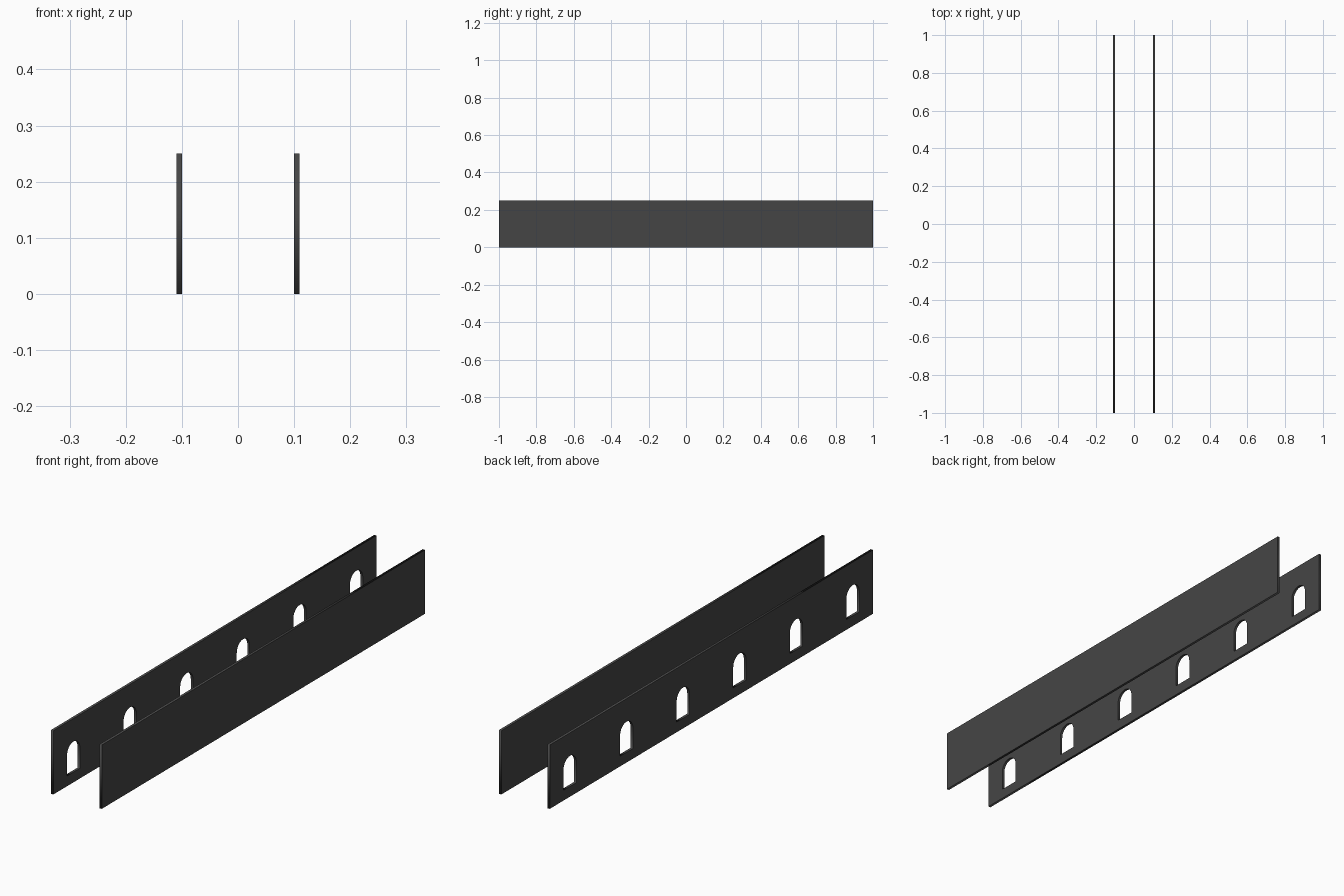
import bpy
from math import pi, cos, sin

if "Cube" in bpy.data.objects:
    bpy.data.objects.remove(bpy.data.objects["Cube"])

LENGTH, HEIGHT, THICK, OUTER_X = 2.0, 0.25, 0.01, 0.11
WINDOWS, SPACING = 6, 0.35
HALF_W, SILL, SPRING, ARC_STEPS = 0.04, 0.04, 0.12, 16

dark = bpy.data.materials.new("dark_grey")
dark.diffuse_color = (0.06, 0.06, 0.06, 1)
dark.use_nodes = True
dark.node_tree.nodes["Principled BSDF"].inputs["Base Color"].default_value = dark.diffuse_color


def arch(yc):
    """Outline of one round-topped window centred on yc."""
    pts = [(yc - HALF_W, SILL), (yc + HALF_W, SILL)]
    for i in range(ARC_STEPS + 1):
        a = pi * i / ARC_STEPS
        pts.append((yc + HALF_W * cos(a), SPRING + HALF_W * sin(a)))
    return pts


def plate(name, x, holes):
    """Upright plate in the YZ plane, with outlines in holes cut out."""
    curve = bpy.data.curves.new(name, 'CURVE')
    curve.dimensions = '2D'
    curve.fill_mode = 'BOTH'
    curve.extrude = THICK / 2
    h = LENGTH / 2
    for outline in [[(-h, 0), (h, 0), (h, HEIGHT), (-h, HEIGHT)]] + holes:
        s = curve.splines.new('POLY')
        s.points.add(len(outline) - 1)
        for p, (u, v) in zip(s.points, outline):
            p.co = (u, v, 0, 1)
        s.use_cyclic_u = True
    curve.materials.append(dark)
    ob = bpy.data.objects.new(name, curve)
    bpy.context.collection.objects.link(ob)
    # profile x runs along world y, profile y runs up
    ob.rotation_euler = (pi / 2, 0, pi / 2)
    ob.location.x = x
    bpy.ops.object.select_all(action='DESELECT')
    ob.select_set(True)
    bpy.context.view_layer.objects.active = ob
    bpy.ops.object.convert(target='MESH')
    bpy.context.object.name = name


# Left wall with a row of arched windows, right wall solid
wall_x = OUTER_X - THICK / 2
arches = [arch((i - (WINDOWS - 1) / 2) * SPACING) for i in range(WINDOWS)]
plate("window_wall", -wall_x, arches)
plate("solid_wall", wall_x, [])
